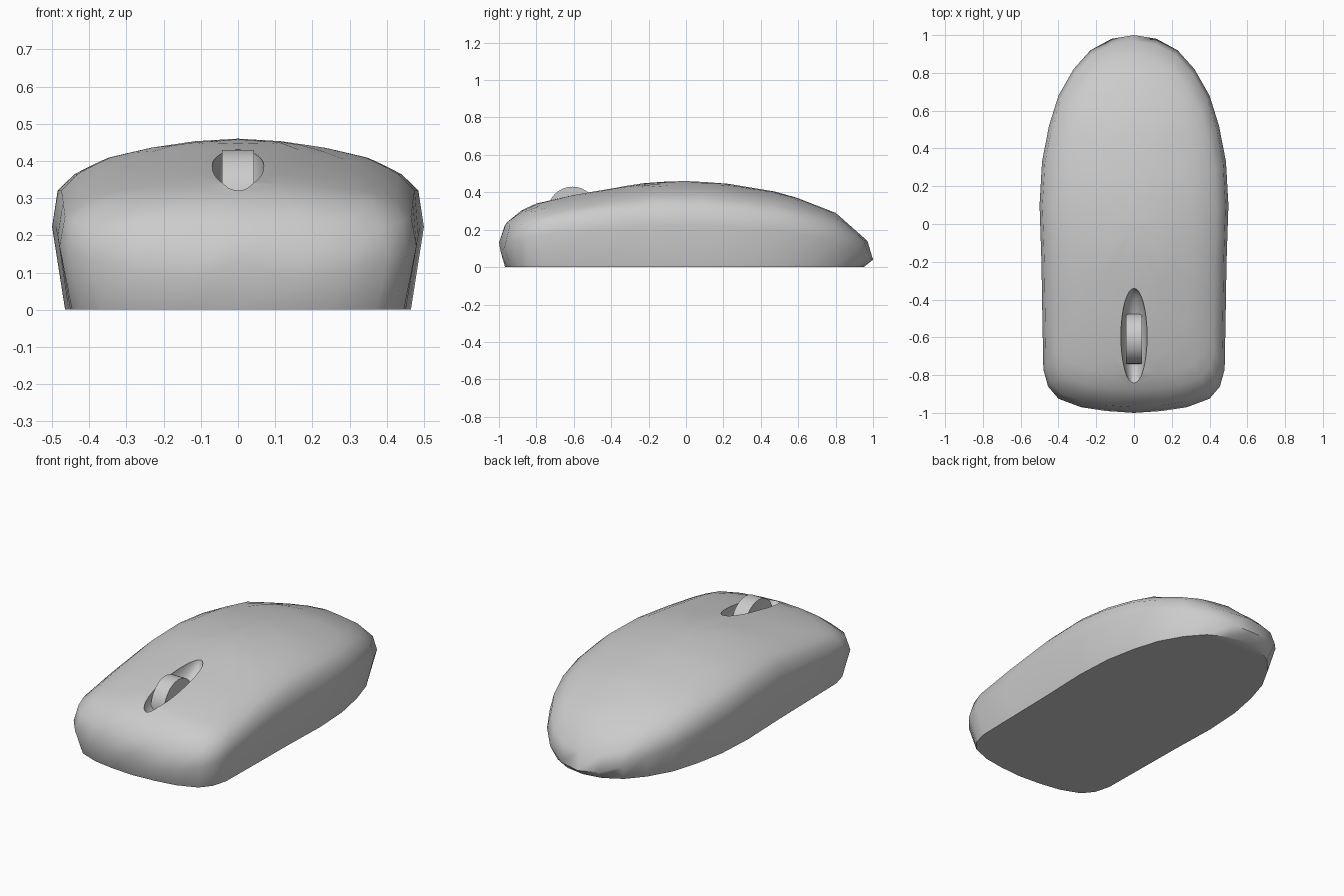
import bpy, bmesh, math

if "Cube" in bpy.data.objects:
    bpy.data.objects.remove(bpy.data.objects["Cube"])

# Half outline seen from above (front to back)
HALF = [(0, -1), (.15, -.99), (.28, -.97), (.40, -.925), (.455, -.86), (.48, -.77),
        (.485, -.5), (.49, -.2), (.5, .1), (.487, .33), (.45, .52), (.40, .68),
        (.32, .82), (.23, .92), (.12, .98), (0, 1)]
# Centre line height along y, and cross-section falloff from centre to side
SPINE = [(-1, .13), (-.96, .25), (-.83, .335), (-.57, .395), (-.18, .456), (0, .46),
         (.2, .45), (.53, .395), (.8, .29), (.97, .14), (1, .04)]
CROWN = [(0, 1), (.24, .987), (.48, .95), (.72, .89), (.88, .80), (.97, .706), (1, .49)]


def interp(table, t):
    for (a, va), (b, vb) in zip(table, table[1:]):
        if t <= b:
            return va + (vb - va) * max(0, t - a) / (b - a)
    return table[-1][1]


WIDTH = [(y, x) for x, y in HALF]


def height(x, y):
    w = interp(WIDTH, y)
    u = min(1, abs(x) / w) if w > 1e-4 else 0
    return interp(SPINE, y) * interp(CROWN, u)


# Body shell: nested outline rings rising to the crown
outline = HALF + [(-x, y) for x, y in HALF[-2:0:-1]]
n = len(outline)
bm = bmesh.new()
rings = [[bm.verts.new((x * .93, y * (.95 if y > 0 else .967), 0)) for x, y in outline]]
for s in (1, .97, .88, .8, .7, .59, .47, .35, .23, .1):
    rings.append([bm.verts.new((x * s, y * s, height(x * s, y * s))) for x, y in outline])
for lo, hi in zip(rings, rings[1:]):
    for i in range(n):
        j = (i + 1) % n
        bm.faces.new((lo[i], lo[j], hi[j], hi[i]))
tip = bm.verts.new((0, 0, .46))
for i in range(n):
    bm.faces.new((rings[-1][i], rings[-1][(i + 1) % n], tip))
bm.faces.new(rings[0][::-1])
bmesh.ops.recalc_face_normals(bm, faces=bm.faces)
mesh = bpy.data.meshes.new("mouse_body")
bm.to_mesh(mesh)
bm.free()
body = bpy.data.objects.new("mouse_body", mesh)
bpy.context.collection.objects.link(body)

# Elongated scoop cut for the wheel
bpy.ops.mesh.primitive_uv_sphere_add(segments=32, ring_count=16, radius=1,
                                     location=(0, -.597, .395), rotation=(.2, 0, 0))
cutter = bpy.context.object
cutter.name = "wheel_slot_cutter"
cutter.scale = (.07, .262, .11)
cutter.hide_render = True
cut = body.modifiers.new("wheel_slot", 'BOOLEAN')
cut.operation = 'DIFFERENCE'
cut.solver = 'EXACT'
cut.object = cutter


def smooth(ob, angle):
    bpy.ops.object.select_all(action='DESELECT')
    ob.select_set(True)
    bpy.context.view_layer.objects.active = ob
    bpy.ops.object.shade_smooth_by_angle(angle=math.radians(angle))


bpy.context.view_layer.objects.active = body
bpy.ops.object.modifier_apply(modifier=cut.name)
bpy.data.objects.remove(cutter, do_unlink=True)
smooth(body, 55)

# Scroll wheel
bpy.ops.mesh.primitive_cylinder_add(vertices=32, radius=.133, depth=.085,
                                    location=(0, -.607, .297), rotation=(0, math.pi / 2, 0))
wheel = bpy.context.object
wheel.name = "scroll_wheel"
smooth(wheel, 40)
